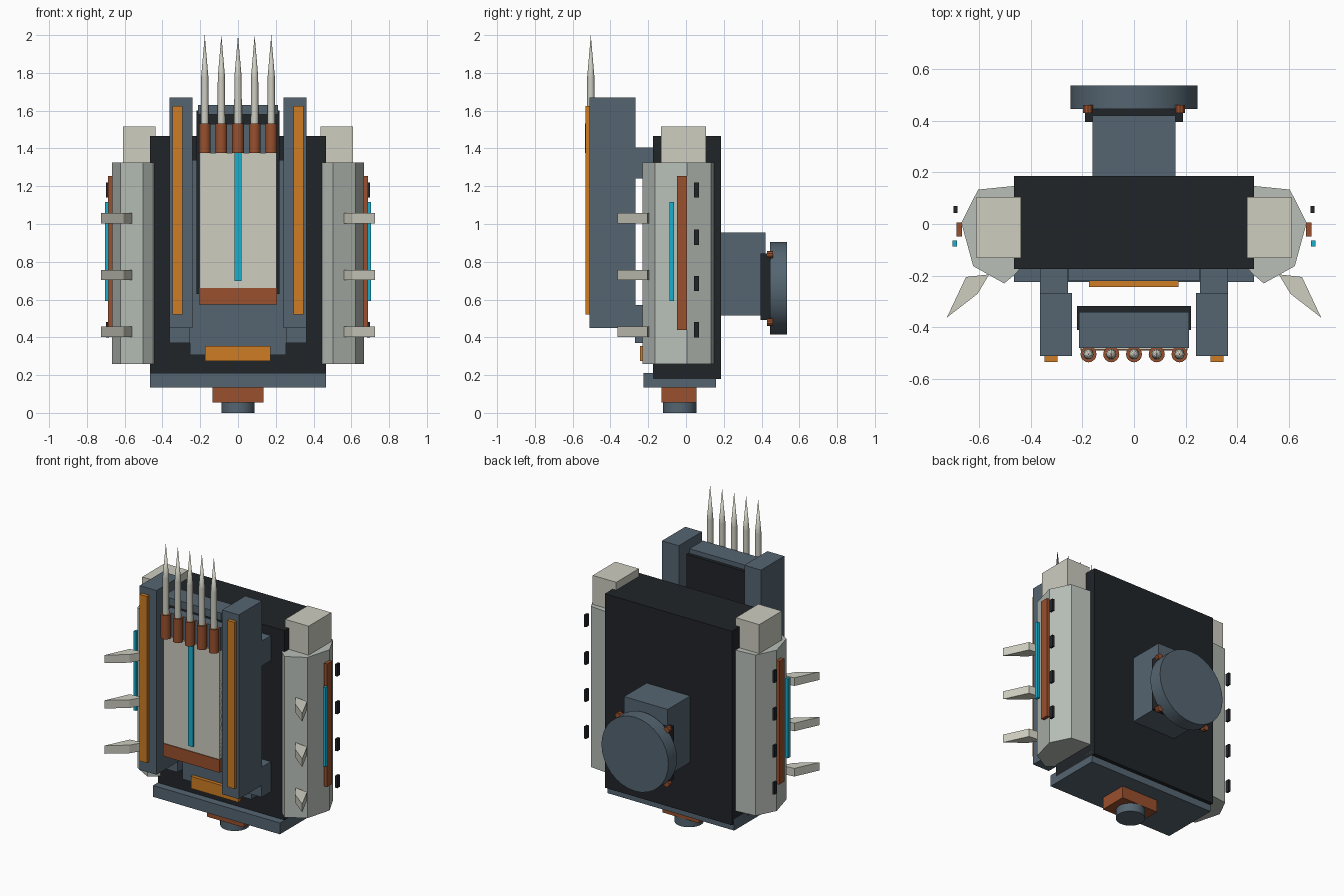
import bpy, bmesh
from math import pi

if "Cube" in bpy.data.objects:
    bpy.data.objects.remove(bpy.data.objects["Cube"])


def mat(name, r, g, b):
    m = bpy.data.materials.new(name)
    m.diffuse_color = (r, g, b, 1)
    m.use_nodes = True
    m.node_tree.nodes["Principled BSDF"].inputs["Base Color"].default_value = m.diffuse_color
    return m


SLATE = mat("slate", .09, .13, .165)
DARK = mat("dark", .015, .018, .022)
BONE = mat("bone", .61, .61, .53)
ARMOUR = mat("armour", .48, .52, .48)
RUST = mat("rust", .32, .08, .027)
ORANGE = mat("orange", .61, .2, .018)
CYAN = mat("cyan", .01, .43, .61)


def finish(bm, name, m, smooth=False):
    bmesh.ops.recalc_face_normals(bm, faces=bm.faces)
    me = bpy.data.meshes.new(name)
    bm.to_mesh(me)
    bm.free()
    ob = bpy.data.objects.new(name, me)
    bpy.context.collection.objects.link(ob)
    me.materials.append(m)
    if smooth:
        bpy.context.view_layer.objects.active = ob
        ob.select_set(True)
        bpy.ops.object.shade_smooth_by_angle(angle=0.6)
        ob.select_set(False)
    return ob


def prism(name, pts, z0, z1, m):
    """Extrude an xy outline from z0 to z1."""
    bm = bmesh.new()
    face = bm.faces.new([bm.verts.new((x, y, z0)) for x, y in pts])
    ext = bmesh.ops.extrude_face_region(bm, geom=[face])["geom"]
    bmesh.ops.translate(bm, vec=(0, 0, z1 - z0),
                        verts=[v for v in ext if isinstance(v, bmesh.types.BMVert)])
    return finish(bm, name, m)


def box(name, x, y, z, m):
    (x0, x1), (y0, y1) = x, y
    return prism(name, [(x0, y0), (x1, y0), (x1, y1), (x0, y1)], z[0], z[1], m)


def lathe(name, rings, loc, m, sides=32, axis="Z"):
    """Round part from (radius, height) rings; axis Y points to the back."""
    bm = bmesh.new()
    for (r0, h0), (r1, h1) in zip(rings, rings[1:]):
        geo = bmesh.ops.create_cone(bm, cap_ends=True, segments=sides, radius1=r0, radius2=r1, depth=h1 - h0)
        bmesh.ops.translate(bm, verts=geo["verts"], vec=(0, 0, (h0 + h1) / 2))
    ob = finish(bm, name, m, True)
    ob.location = loc
    if axis == "Y":
        ob.rotation_euler.x = -pi / 2
    return ob


# Main body, base and foot
box("main_body", (-.465, .465), (-.175, .185), (.18, 1.465), DARK)
box("base_plate", (-.465, .465), (-.225, .16), (.135, .21), SLATE)
box("foot_block", (-.135, .135), (-.13, .055), (.055, .135), RUST)
lathe("foot_peg", [(.088, 0), (.088, .06)], (0, -.033, 0), SLATE)

# Front mounting plate
box("front_plate", (-.253, .253), (-.22, -.17), (.307, 1.34), SLATE)
box("front_plate_marker", (-.175, .172), (-.243, -.215), (.275, .355), ORANGE)

# Launcher pack between the rails
box("pack_back", (-.22, .22), (-.41, -.317), (.63, 1.6), DARK)
box("pack_body", (-.205, .205), (-.475, -.34), (.62, 1.53), SLATE)
box("pack_top_bar", (-.213, .213), (-.48, -.34), (1.58, 1.63), SLATE)
box("pack_front_panel", (-.205, .205), (-.485, -.42), (.65, 1.375), BONE)
box("pack_foot", (-.207, .207), (-.49, -.36), (.575, .66), RUST)
box("pack_light", (-.018, .018), (-.497, -.48), (.697, 1.375), CYAN)
for i in range(5):
    p = ((i - 2) * .088, -.504, 0)
    lathe("missile_tube", [(.031, 1.375), (.031, 1.533)], p, RUST, 16)
    lathe("missile", [(.021, 1.5), (.019, 1.78), (0, 2)], p, BONE, 12)

# Mirrored side parts
for s in (-1, 1):
    def sbox(name, x, y, z, m):
        box(name, sorted((s * x[0], s * x[1])), y, z, m)

    def sprism(name, pts, z0, z1, m):
        prism(name, [(s * x, y) for x, y in pts], z0, z1, m)

    # Launcher rails and brackets
    sbox("rail", (.24, .363), (-.51, -.267), (.45, 1.67), SLATE)
    sbox("rail_strip", (.295, .347), (-.533, -.505), (.522, 1.625), ORANGE)
    for z in ((.37, .57), (1.24, 1.405)):
        sbox("rail_bracket", (.255, .363), (-.27, -.17), z, SLATE)

    # Side armour with cap
    sprism("side_armour", [(.44, .145), (.465, .147), (.603, .133), (.668, .005),
                           (.622, -.163), (.502, -.23), (.455, -.19), (.44, -.17)],
           .26, 1.325, ARMOUR)
    sbox("armour_cap", (.438, .61), (-.132, .105), (1.3, 1.517), BONE)
    sbox("armour_strip", (.665, .687), (-.048, .005), (.44, 1.255), RUST)
    sbox("armour_light", (.685, .703), (-.088, -.063), (.592, 1.117), CYAN)
    for z in (.44, .685, .93, 1.18):
        sbox("armour_stud", (.683, .698), (.042, .07), (z - .04, z + .04), DARK)

    # Forward-swept blades
    for z in (.43, .73, 1.03):
        sprism("blade", [(.724, -.362), (.605, -.27), (.56, -.195), (.65, -.205)],
               z - .027, z + .027, BONE)

    # Bolts on the rear coupling
    for z in (.48, .838):
        lathe("coupling_bolt", [(.02, .43), (.02, .46)], (s * .178, 0, z), RUST, 10, "Y")

# Rear coupling
box("rear_arm", (-.16, .16), (.18, .42), (.515, .955), SLATE)
box("coupling_plate", (-.19, .19), (.395, .45), (.492, .845), DARK)
lathe("coupling_disc", [(.245, .445), (.245, .535)], (0, 0, .66), SLATE, 32, "Y")
